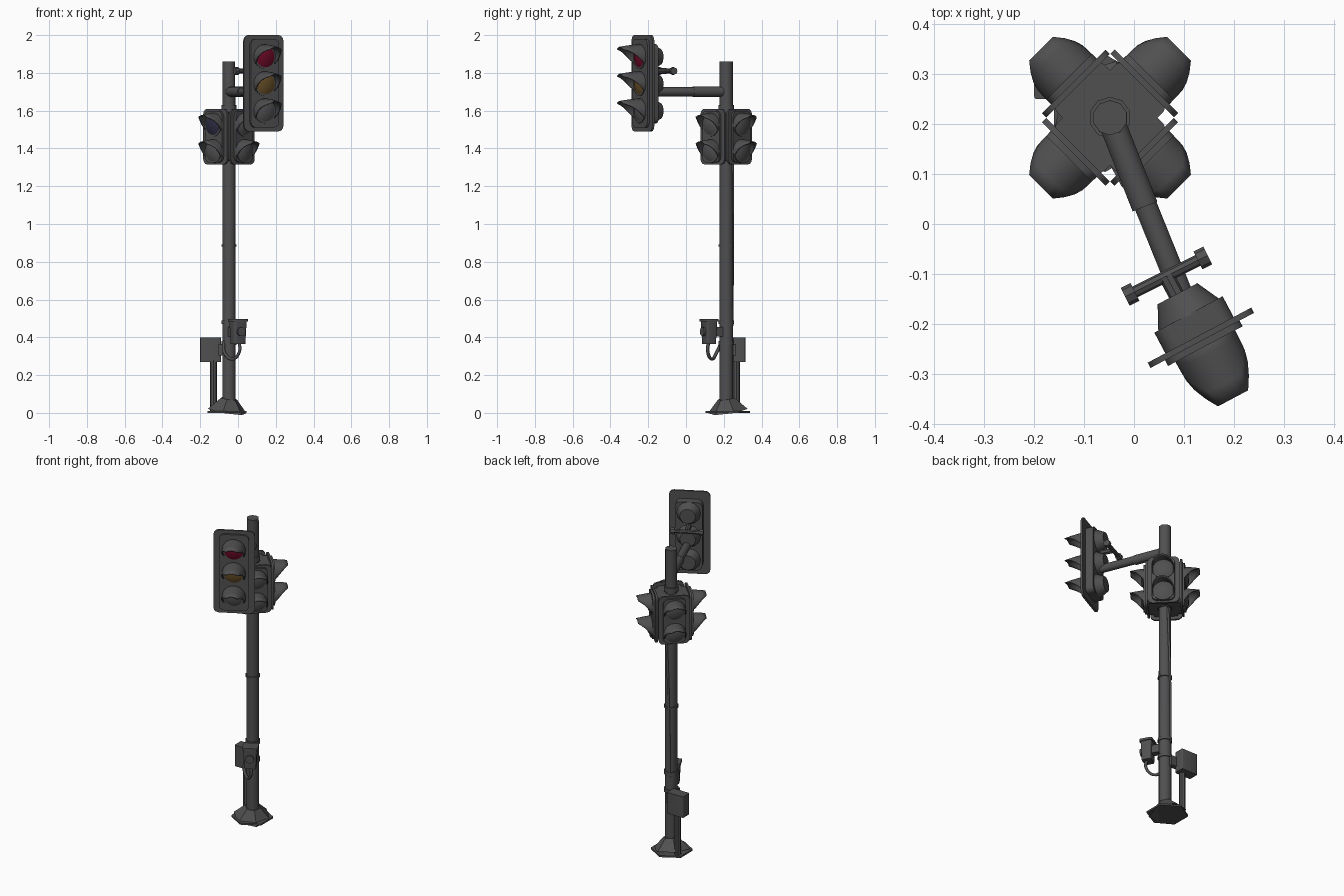
import bpy, bmesh, math
from mathutils import Matrix, Vector

cube = bpy.data.objects.get("Cube")
if cube:
    bpy.data.objects.remove(cube)


def material(name, rgb):
    m = bpy.data.materials.new(name)
    m.use_nodes = True
    m.diffuse_color = (*rgb, 1)
    bsdf = next(n for n in m.node_tree.nodes if n.type == 'BSDF_PRINCIPLED')
    bsdf.inputs["Base Color"].default_value = (*rgb, 1)
    return m


GREY = material("dark_grey_metal", (0.08, 0.08, 0.083))
RED = material("unlit_red", (0.15, 0.003, 0.02))
AMBER = material("unlit_amber", (0.13, 0.075, 0.02))
NAVY = material("unlit_navy", (0.025, 0.025, 0.055))
made = []
POLE = Vector((-0.048, 0.213, 0))


def finish(name, bm, mat=GREY, frame=Matrix()):
    bmesh.ops.recalc_face_normals(bm, faces=bm.faces)
    mesh = bpy.data.meshes.new(name)
    bm.to_mesh(mesh)
    bm.free()
    mesh.materials.append(mat)
    ob = bpy.data.objects.new(name, mesh)
    ob.matrix_world = frame
    bpy.context.collection.objects.link(ob)
    made.append(ob)
    return ob


def box(name, centre, size, frame=Matrix(), round_axis=None, radius=0.02, taper=1):
    bm = bmesh.new()
    bmesh.ops.create_cube(bm, size=1)
    for v in bm.verts:
        k = taper if v.co.z < 0 else 1
        v.co = Vector(centre) + Vector((v.co.x * size[0] * k, v.co.y * size[1] * k, v.co.z * size[2]))
    if round_axis is not None:
        edges = [e for e in bm.edges
                 if abs((e.verts[0].co - e.verts[1].co).normalized()[round_axis]) > 0.9]
        bmesh.ops.bevel(bm, geom=edges, offset=radius, segments=3, profile=0.5, affect='EDGES')
    return finish(name, bm, GREY, frame)


def rod(name, a, b, r1, r2=None, sides=10, mat=GREY, frame=Matrix(), turn=0):
    a, b = Vector(a), Vector(b)
    bm = bmesh.new()
    bmesh.ops.create_cone(bm, cap_ends=True, segments=sides, radius1=r1,
                          radius2=r1 if r2 is None else r2, depth=(b - a).length)
    rot = (b - a).to_track_quat('Z', 'Y').to_matrix().to_4x4()
    bm.transform(Matrix.Translation((a + b) / 2) @ rot @ Matrix.Rotation(turn, 4, 'Z'))
    return finish(name, bm, mat, frame)


def cable(name, points, radius):
    cu = bpy.data.curves.new(name, 'CURVE')
    cu.dimensions = '3D'
    cu.bevel_depth, cu.bevel_resolution, cu.resolution_u = radius, 1, 5
    cu.use_fill_caps = True
    sp = cu.splines.new('BEZIER')
    sp.bezier_points.add(len(points) - 1)
    for p, co in zip(sp.bezier_points, points):
        p.co = co
        p.handle_left_type = p.handle_right_type = 'AUTO'
    cu.materials.append(GREY)
    bpy.context.collection.objects.link(bpy.data.objects.new(name, cu))


def visor(name, z, length, r_base, r_tip, frame):
    """Hood: long over the top, cut back obliquely towards the bottom."""
    bm = bmesh.new()
    rows = []
    n, steps = 16, 4
    for i in range(n + 1):
        a = math.radians(-140 + 280 * i / n)
        cut = min(1, max(0, (math.degrees(abs(a)) - 40) / 95))
        reach = length * (1 - 0.95 * cut ** 0.8)
        row = []
        for j in range(steps + 1):
            d = reach * j / steps
            t = d / length
            r = r_base + (r_tip - r_base) * t * t
            row.append(bm.verts.new((r * math.sin(a), -d, z + r * math.cos(a) - 0.006 * t)))
        rows.append(row)
    for p, q in zip(rows, rows[1:]):
        for j in range(steps):
            bm.faces.new((p[j], p[j + 1], q[j + 1], q[j]))
    ob = finish(name, bm, GREY, frame)
    mod = ob.modifiers.new("thickness", 'SOLIDIFY')
    mod.thickness, mod.offset = 0.006, 0


def signal_face(name, frame, width, bottom, top, lamps, length, r_base, r_tip):
    """Back plate with raised rim, lenses and hoods; the face looks along local -y."""
    mid, tall = (bottom + top) / 2, top - bottom
    box(name + "_plate", (0, 0, mid), (width, 0.012, tall), frame, 1, 0.03)
    box(name + "_door", (0, -0.01, mid), (width * 0.72, 0.018, tall * 0.92), frame, 1, 0.03)
    for i, (z, mat) in enumerate(lamps):
        tag = f"{name}_{i + 1}"
        rod(tag + "_bezel", (0, 0, z), (0, -0.024, z), r_base, sides=16, frame=frame)
        rod(tag + "_lens", (0, -0.022, z), (0, -0.036, z), r_base * 0.92, r_base * 0.5, 16, mat, frame)
        visor(tag + "_hood", z, length, r_base, r_tip, frame)


# Pole, base flange and collars
rod("pole", POLE, POLE + Vector((0, 0, 1.86)), 0.037, 0.035, 10)
foot = Vector((-0.058, 0.222, 0))
hexagon = dict(sides=6, turn=0)
rod("base_plate", foot, foot + Vector((0, 0, 0.01)), 0.118, **hexagon)
rod("base_cone", foot + Vector((0, 0, 0.01)), POLE + Vector((0, 0, 0.075)), 0.108, 0.045, **hexagon)
for i, (z, h) in enumerate(((0.36, 0.02), (0.47, 0.02), (0.88, 0.012), (1.33, 0.03), (1.6, 0.03))):
    rod(f"pole_collar_{i + 1}", POLE + Vector((0, 0, z)), POLE + Vector((0, 0, z + h)), 0.042)

# Four two-lamp heads around the pole
for name, angle in (("right_front", -45), ("left_front", 45), ("left_back", 135), ("right_back", -135)):
    frame = Matrix.Translation(POLE) @ Matrix.Rotation(math.radians(angle), 4, 'Z')
    box(name + "_housing", (0, -0.062, 1.462), (0.135, 0.07, 0.255), frame, 2, 0.015)
    upper = NAVY if name == "right_front" else GREY
    signal_face(name + "_head", frame @ Matrix.Translation((0, -0.097, 0)), 0.18, 1.315, 1.61,
                ((1.525, upper), (1.385, GREY)), 0.098, 0.062, 0.056)

# Large three-lamp head on the arm
frame = Matrix.Translation((0.134, -0.228, 0)) @ Matrix.Rotation(math.radians(28), 4, 'Z')
lamps = ((1.885, RED), (1.742, AMBER), (1.598, GREY))
signal_face("main_head", frame, 0.235, 1.49, 2.0, lamps, 0.137, 0.065, 0.057)
box("main_housing", (0, 0.028, 1.742), (0.155, 0.05, 0.42), frame, 1, 0.03)
for i, (z, mat) in enumerate(lamps):
    rod(f"main_lamp_back_{i + 1}", (0, 0.05, z), (0, 0.1, z), 0.07, 0.045, 12, frame=frame)

# Arm, sleeve and rear cross bracket
rod("arm", POLE + Vector((0, 0, 1.7)), (0.105, -0.165, 1.7), 0.024)
rod("arm_sleeve", POLE + Vector((0, 0, 1.7)), (0.022, 0.035, 1.7), 0.028)
left, right = Vector((-0.008, -0.141, 1.81)), Vector((0.138, -0.068, 1.81))
across = (right - left).normalized() * 0.011
rod("cross_bracket", left, right, 0.012, sides=8)
for name, p in (("left", left), ("right", right)):
    rod(name + "_bracket_knob", p - across, p + across, 0.02, sides=8)
rod("bracket_stub", (left + right) / 2, (0.1, -0.17, 1.81), 0.016, sides=8)

# Meter box with conduit
box("meter_box", (-0.145, 0.282, 0.335), (0.11, 0.064, 0.13), Matrix(), 2, 0.006)
box("meter_box_bracket", (-0.078, 0.25, 0.335), (0.05, 0.03, 0.06))
rod("meter_conduit", (-0.13, 0.267, 0), (-0.13, 0.267, 0.28), 0.018, sides=8)

# Crossing control box, lid, button and cables
frame = Matrix.Translation((0, 0.122, 0)) @ Matrix.Rotation(math.radians(28), 4, 'Z')
box("control_box", (0, 0, 0.428), (0.078, 0.065, 0.125), frame, 2, 0.01, 0.85)
box("control_box_lid", (0, 0, 0.49), (0.088, 0.076, 0.014), frame, 2, 0.01)
box("control_box_mount", (0, 0.05, 0.43), (0.04, 0.06, 0.05), frame)
rod("control_button", (0, -0.03, 0.43), (0, -0.042, 0.43), 0.024, sides=12, frame=frame)
cable("cable_loop", ((0.005, 0.12, 0.38), (0.008, 0.115, 0.325), (-0.03, 0.137, 0.285),
                     (-0.07, 0.16, 0.315), (-0.078, 0.19, 0.38)), 0.009)
cable("pole_cable", ((-0.06, 0.245, 0.46), (-0.055, 0.248, 0.9), (-0.04, 0.248, 1.32)), 0.007)

# Smooth rounded surfaces, keep edges crisp
bpy.ops.object.select_all(action='DESELECT')
for ob in made:
    ob.select_set(True)
bpy.context.view_layer.objects.active = made[0]
bpy.ops.object.shade_smooth_by_angle(angle=math.radians(40))
